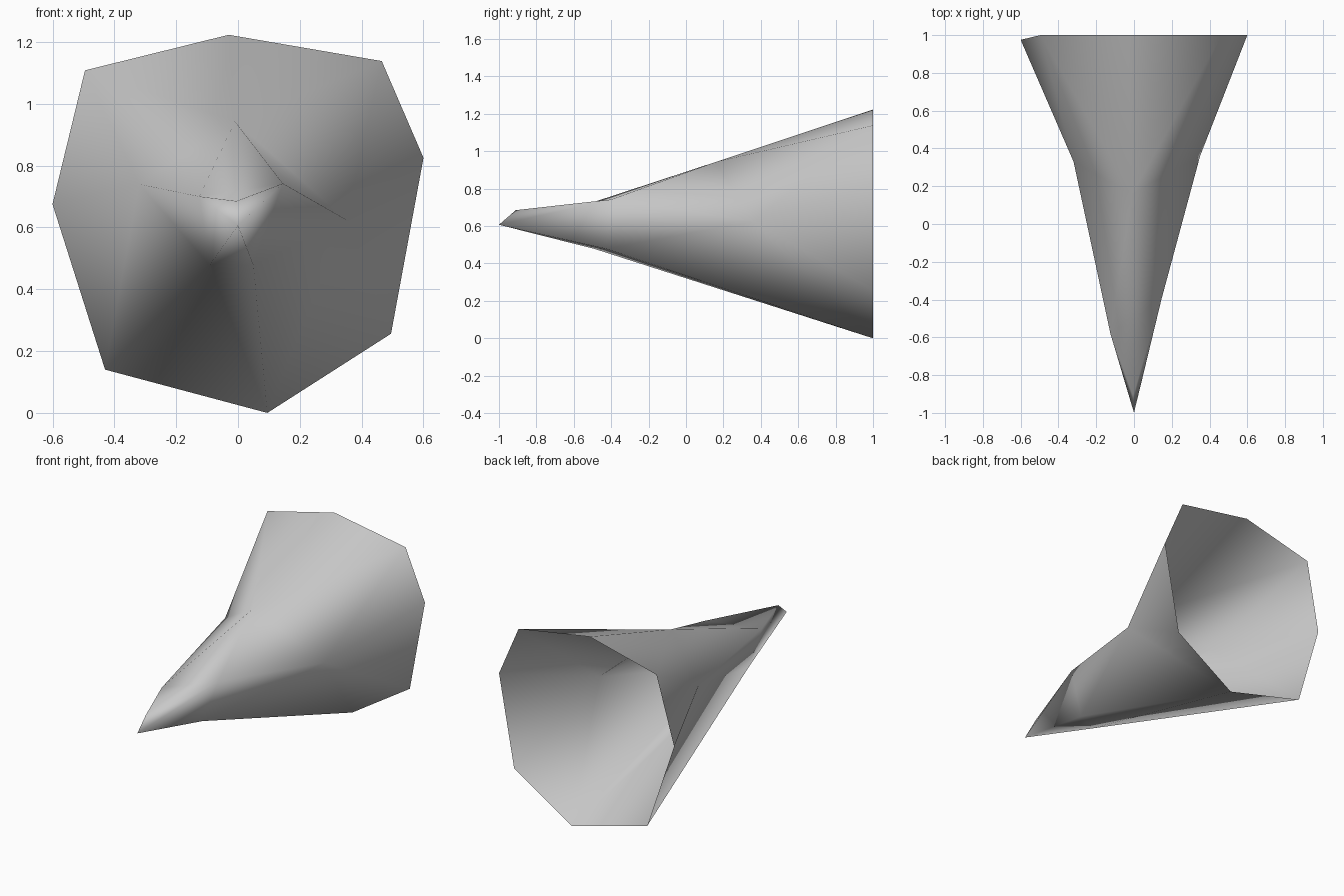
import bpy, bmesh

cube = bpy.data.objects.get("Cube")
if cube:
    bpy.data.objects.remove(cube, do_unlink=True)

# Plain grey shell material
grey = bpy.data.materials.new("plain_grey")
grey.use_nodes = True
colour = (0.58, 0.58, 0.58, 1)
grey.diffuse_color = colour
grey.node_tree.nodes["Principled BSDF"].inputs["Base Color"].default_value = colour

bm = bmesh.new()

# Open mouth: eight (x, z) corners, clockwise from the top as seen from the front
mouth = [bm.verts.new((x, 1, z)) for x, z in (
    (-.03, 1.223), (.465, 1.138), (.6, .825), (.495, .256),
    (.095, 0), (-.43, .14), (-.6, .675), (-.495, 1.108))]
mouth[6].co.y = .975

# Waist, neck and pointed tip of the horn
top = bm.verts.new((-.01, .16, .943))
right = bm.verts.new((.35, .36, .625))
left = bm.verts.new((-.32, .33, .74))
neck_top = bm.verts.new((-.005, -.91, .685))
neck_right = bm.verts.new((.145, -.4, .742))
low_right = bm.verts.new((.05, -.425, .478))
low_left = bm.verts.new((-.092, -.49, .478))
neck_left = bm.verts.new((-.125, -.58, .7))
tip = bm.verts.new((0, -1, .607))


def fan(hub, rim):
    """Triangles from one hub to each pair of neighbours along a rim."""
    for a, b in zip(rim, rim[1:]):
        bm.faces.new((hub, a, b))


# Tip, saddle behind it, then the flaring sides
fan(tip, [neck_top, neck_right, low_right, low_left, neck_left, neck_top])
fan(neck_right, [neck_top, neck_left, top])
fan(top, [neck_left, left, mouth[7], mouth[0], mouth[1], right, neck_right])
fan(right, [mouth[1], mouth[2], mouth[3], mouth[4], low_right, neck_right])
fan(low_left, [low_right, mouth[4], mouth[5], left, neck_left])
fan(left, [mouth[5], mouth[6], mouth[7]])

# Face the shell outwards and shade it smooth
bmesh.ops.recalc_face_normals(bm, faces=bm.faces[:])
bm.normal_update()
if sum(f.normal.y * f.calc_area() for f in bm.faces) > 0:
    bmesh.ops.reverse_faces(bm, faces=bm.faces[:])
for face in bm.faces:
    face.smooth = True

mesh = bpy.data.meshes.new("horn_shell")
bm.to_mesh(mesh)
bm.free()
mesh.materials.append(grey)
horn = bpy.data.objects.new("horn_shell", mesh)
bpy.context.collection.objects.link(horn)
